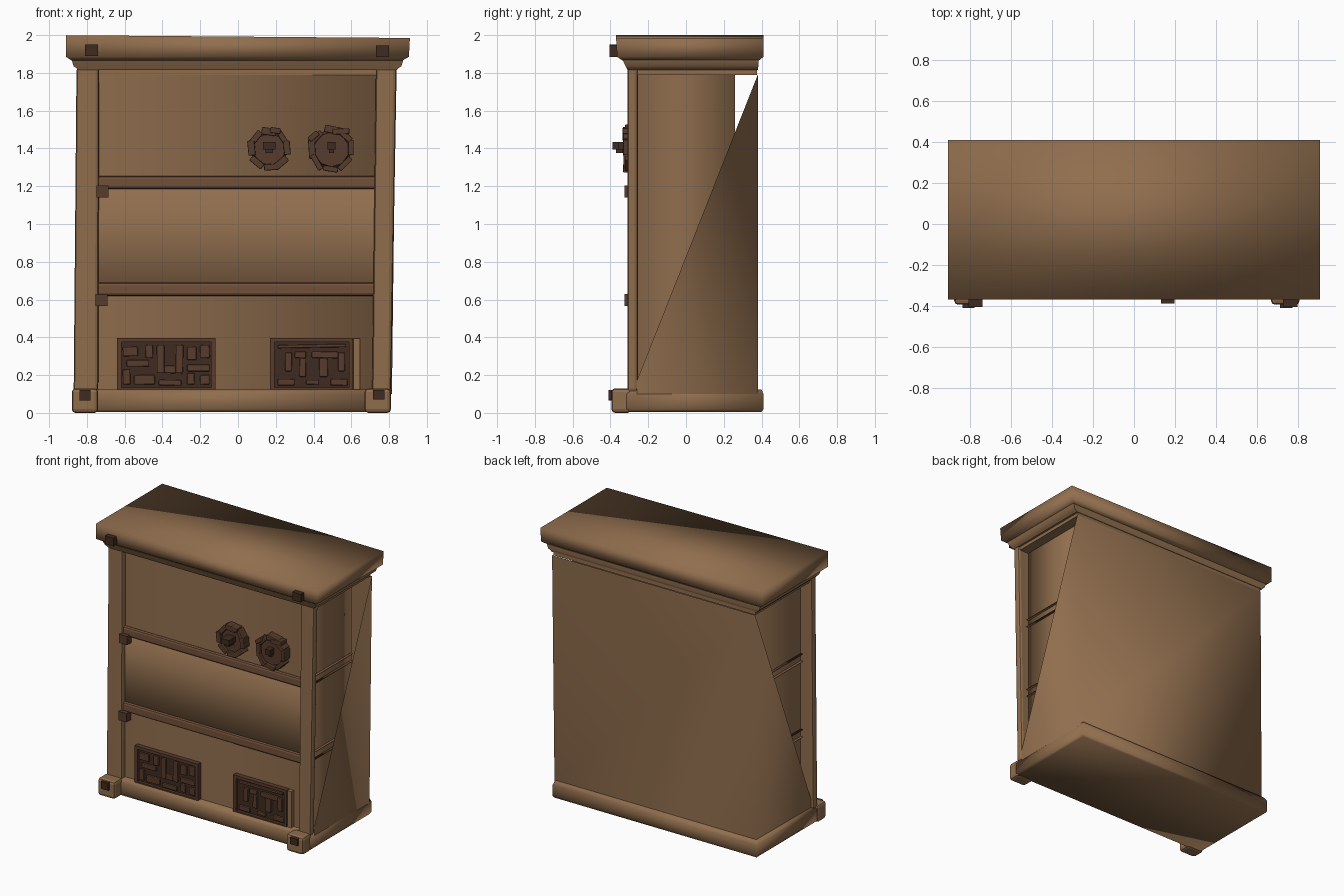
import bpy, bmesh, math, random
from mathutils import Matrix, Vector

if "Cube" in bpy.data.objects:
    bpy.data.objects.remove(bpy.data.objects["Cube"])

random.seed(4)


def material(name, rgb):
    m = bpy.data.materials.new(name)
    m.diffuse_color = (*rgb, 1)
    m.use_nodes = True
    m.node_tree.nodes["Principled BSDF"].inputs["Base Color"].default_value = m.diffuse_color
    return m


WOOD = material("oak wood", (0.28, 0.155, 0.075))
SHELF = material("reddish shelf wood", (0.17, 0.08, 0.042))
DARK = material("dark carved wood", (0.095, 0.043, 0.025))
DEEP = material("deep brown", (0.05, 0.024, 0.014))


def finish(name, bm, mat, smooth=False, angle=None, bevel=0, recalc=True):
    if recalc:
        bmesh.ops.recalc_face_normals(bm, faces=bm.faces)
    me = bpy.data.meshes.new(name)
    bm.to_mesh(me)
    bm.free()
    me.materials.append(mat)
    ob = bpy.data.objects.new(name, me)
    bpy.context.collection.objects.link(ob)
    for p in me.polygons:
        p.use_smooth = smooth
    if angle:
        bpy.context.view_layer.objects.active = ob
        ob.select_set(True)
        bpy.ops.object.shade_smooth_by_angle(angle=math.radians(angle))
        ob.select_set(False)
    if bevel:
        b = ob.modifiers.new("rounding", 'BEVEL')
        b.width, b.segments = bevel, 2
    return ob


def add_box(bm, x0, x1, y0, y1, z0, z1, roll=0.0):
    c = Vector(((x0 + x1) / 2, (y0 + y1) / 2, (z0 + z1) / 2))
    m = (Matrix.Translation(c) @ Matrix.Rotation(roll, 4, 'Y')
         @ Matrix.Diagonal((x1 - x0, y1 - y0, z1 - z0, 1)))
    bmesh.ops.create_cube(bm, size=1, matrix=m)


def boxes(name, mat, dims, **kw):
    bm = bmesh.new()
    for d in dims:
        add_box(bm, *d)
    return finish(name, bm, mat, **kw)


def loft(name, mat, rings, **kw):
    """Stack of rectangles (x0, x1, y0, y1, z), capped at both ends."""
    bm = bmesh.new()
    loops = [[bm.verts.new(p) for p in ((a, c, z), (b, c, z), (b, d, z), (a, d, z))]
             for a, b, c, d, z in rings]
    for lo, hi in zip(loops, loops[1:]):
        for i in range(4):
            j = (i + 1) % 4
            bm.faces.new((lo[i], lo[j], hi[j], hi[i]))
    bm.faces.new(loops[0][::-1])
    bm.faces.new(loops[-1])
    return finish(name, bm, mat, **kw)


def strip(name, mat, rows, **kw):
    """Smooth sheet through successive point pairs."""
    bm = bmesh.new()
    pts = [[bm.verts.new(p) for p in r] for r in rows]
    for a, b in zip(pts, pts[1:]):
        bm.faces.new((a[0], b[0], b[1], a[1]))
    return finish(name, bm, mat, smooth=True, recalc=False, **kw)


# cornice slab (its top falls slightly to the right) and the stepped moulding below it
top = loft("cornice", WOOD, [(-.88, .87, -.335, .385, 1.865), (-.91, .905, -.365, .41, 1.885),
                             (-.91, .91, -.37, .41, 1.99)], smooth=True)
for vert in top.data.vertices:
    if vert.co.z > 1.95:
        vert.co.z = 1.992 - .008 * vert.co.x
loft("cornice_moulding", WOOD, [(-.85, .84, -.31, .38, 1.815), (-.855, .85, -.315, .38, 1.825),
                                (-.87, .865, -.32, .385, 1.835), (-.88, .875, -.335, .385, 1.868)],
     angle=40)
boxes("moulding_underplate", WOOD, [(-.835, .825, -.265, .375, 1.79, 1.82)])

# plinth and front feet
loft("plinth", WOOD, [(-.86, .80, -.31, .40, .005), (-.87, .81, -.315, .41, .02),
                      (-.87, .81, -.315, .41, .10), (-.85, .80, -.305, .40, .125)], smooth=True)
boxes("front_feet", WOOD, [(-.88, -.74, -.395, -.29, .0, .13), (.67, .81, -.395, -.29, .0, .13)],
      bevel=.02)
boxes("foot_studs", DEEP, [(-.84, -.78, -.41, -.39, .065, .12), (.715, .775, -.41, -.39, .07, .12)])

# front posts
loft("left_post", WOOD, [(-.87, -.74, -.31, -.255, .11), (-.855, -.735, -.31, -.255, 1.83)],
     bevel=.018)
loft("right_post", WOOD, [(.71, .81, -.31, -.255, .11), (.73, .84, -.31, -.255, 1.83)],
     bevel=.018)

# closed inner case: front, sides and back
strip("inner_case", WOOD, [((x, y, .11), (x, y, 1.82)) for x, y in
                           ((-.765, -.265), (.75, -.265), (.75, .26), (-.765, .26), (-.765, -.265))])

# middle panel standing just proud of the case
strip("middle_panel", WOOD, [((-.77, y, z), (.755, y, z)) for y, z in
                             ((-.26, .68), (-.275, .69), (-.275, 1.19), (-.26, 1.2))])

# shelves: open-ended sheets that show at the sides, with rounded front rails
for name, z0, z1 in (("lower_shelf", .63, .685), ("upper_shelf", 1.192, 1.247)):
    strip(name, SHELF, [((-.785, y, z), (.77, y, z)) for y, z in
                        ((.255, z0), (-.265, z0), (-.265, z1), (.255, z1))])
boxes("shelf_rails", SHELF, [(-.75, .73, -.295, -.26, .62, .69), (-.75, .735, -.295, -.26, 1.185, 1.253)],
      bevel=.015)
boxes("shelf_brackets", DARK, [(-.755, -.69, -.325, -.27, .565, .63),
                               (-.75, -.685, -.325, -.27, 1.14, 1.205)])
boxes("cornice_studs", DEEP, [(-.81, -.74, -.405, -.34, 1.89, 1.95), (.73, .80, -.405, -.34, 1.885, 1.945)])

# outer back panel that folds round into a triangular gusset on each side
bm = bmesh.new()
v = [bm.verts.new(p) for p in ((-.845, .38, .1), (.815, .38, .1), (.835, .38, 1.79), (-.835, .38, 1.79),
                               (-.85, -.26, .17), (.81, -.26, .17))]
for f in ((1, 0, 3, 2), (1, 2, 5), (0, 4, 3)):
    bm.faces.new([v[i] for i in f])
for a, b, c in ((-.85, 0, 4), (.81, 1, 5)):          # strip between gusset and plinth
    w = bm.verts.new((a, -.26, .1))
    bm.faces.new([v[b], w, v[c]] if a < 0 else [v[b], v[c], w])
finish("back_panel", bm, WOOD, smooth=True, recalc=False)

# carved drawer fronts: plate, frame and raised relief blocks
for name, x0, x1 in (("left_drawer", -.64, -.12), ("right_drawer", .17, .61)):
    boxes(name + "_plate", DEEP, [(x0 + .01, x1 - .01, -.28, -.255, .12, .39)])
    t = .022
    boxes(name + "_frame", DARK, [(x0, x1, -.30, -.255, .375, .397), (x0, x1, -.30, -.255, .12, .135),
                                  (x0, x0 + t, -.30, -.255, .135, .375),
                                  (x1 - t, x1, -.30, -.255, .135, .375)])

relief_left = [(-.61, -.53, .30, .35), (-.61, -.57, .15, .23), (-.59, -.47, .245, .28),
               (-.55, -.44, .15, .20), (-.49, -.45, .29, .36), (-.43, -.39, .21, .36),
               (-.39, -.33, .21, .25), (-.33, -.29, .21, .36), (-.42, -.30, .145, .175),
               (-.27, -.22, .28, .35), (-.27, -.15, .22, .255), (-.27, -.23, .15, .21),
               (-.20, -.15, .15, .20), (-.20, -.15, .29, .36)]
relief_right = [(.21, .57, .345, .362), (.25, .285, .22, .32), (.30, .36, .29, .325),
                (.325, .36, .19, .29), (.39, .53, .29, .325), (.43, .475, .19, .29),
                (.53, .565, .22, .32), (.21, .30, .145, .18), (.36, .43, .15, .175),
                (.49, .58, .145, .18)]
for name, rel in (("left_drawer_relief", relief_left), ("right_drawer_relief", relief_right)):
    boxes(name, DARK, [(a, b, -.295, -.27, c, d, random.uniform(-.03, .03)) for a, b, c, d in rel],
          bevel=.006)
boxes("drawer_edge_strip", WOOD, [(.612, .645, -.295, -.255, .12, .395)])

# two round ornaments: plate, chunky rim and centre knob
for name, cx, r, n in (("left_ornament", .165, .105, 8), ("right_ornament", .495, .115, 8)):
    face = Matrix.Translation((cx, -.285, 1.395)) @ Matrix.Rotation(math.pi / 2, 4, 'X')
    bm = bmesh.new()
    bmesh.ops.create_cone(bm, cap_ends=True, segments=10, radius1=r * .92, radius2=r * .8,
                          depth=.05, matrix=face)
    finish(name + "_plate", bm, DARK)
    bm = bmesh.new()
    for i in range(n):
        a = 2 * math.pi * (i + random.uniform(-.15, .15)) / n
        px, pz = cx + math.cos(a) * r * .9, 1.395 + math.sin(a) * r * .9
        h, w = r * random.uniform(.34, .46), random.uniform(.014, .02)
        add_box(bm, px - w, px + w, -.335 + random.uniform(0, .012), -.26, pz - h, pz + h,
                -a + random.uniform(-.2, .2))
    finish(name + "_rim", bm, DARK, bevel=.005)
    k = .033 if cx < .3 else .02
    boxes(name + "_knob", DEEP, [(cx - k, cx + k, -.39 if cx < .3 else -.36, -.30, 1.395, 1.435),
                                 (cx - k * .6, cx + k * .6, -.37 if cx < .3 else -.34, -.30, 1.375, 1.40)])
boxes("ornament_caps", DARK, [(.17, .225, -.335, -.27, 1.48, 1.51, .15), (.50, .59, -.335, -.27, 1.475, 1.505, -.05),
                              (.37, .43, -.335, -.27, 1.45, 1.48, -.7)], bevel=.005)
